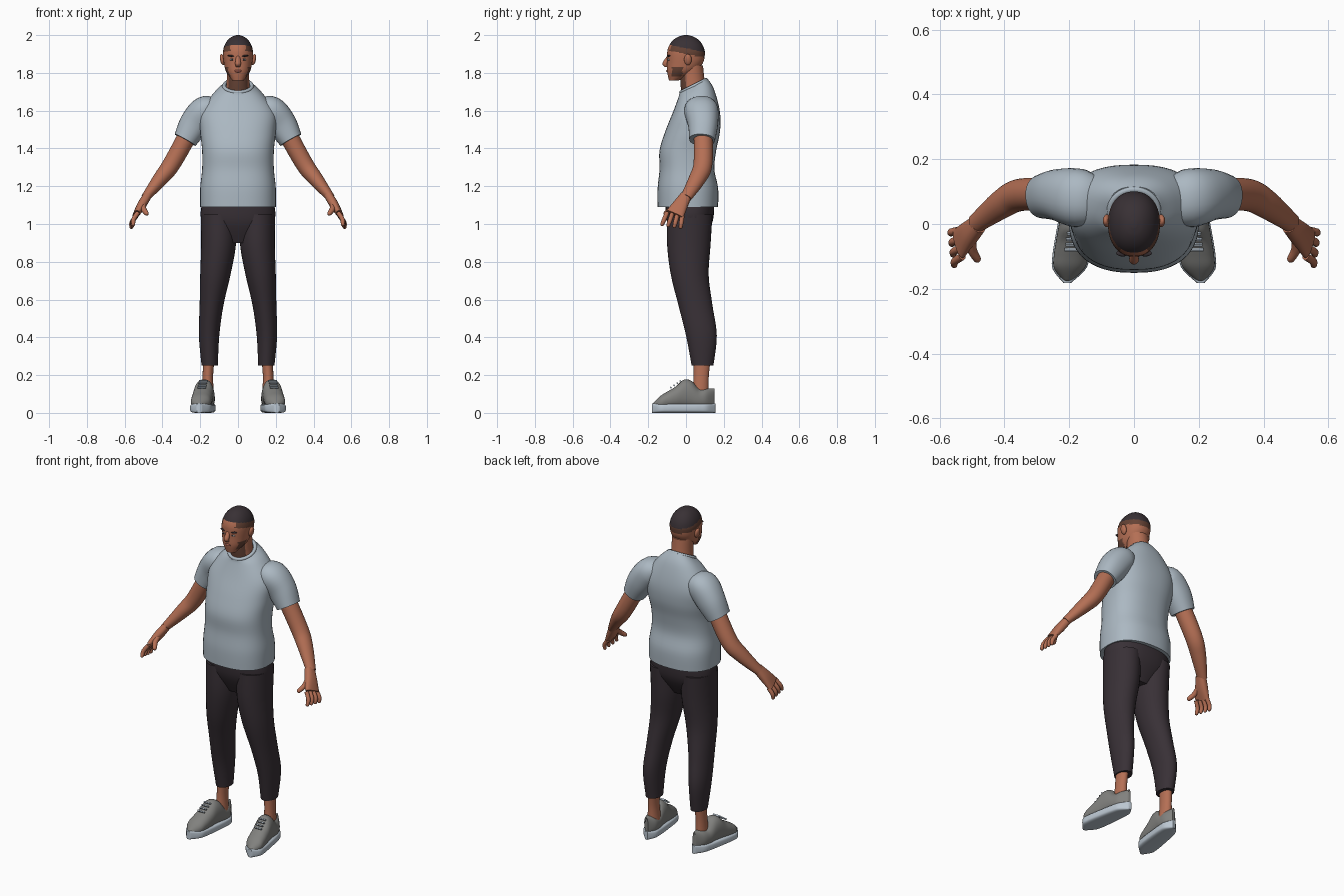
import bpy, bmesh, math
from mathutils import Vector, Matrix

cube = bpy.data.objects.get("Cube")
if cube:
    bpy.data.objects.remove(cube, do_unlink=True)


def material(name, red, green, blue):
    mat = bpy.data.materials.new(name)
    mat.use_nodes = True
    color = (red, green, blue, 1)
    mat.diffuse_color = color
    mat.node_tree.nodes["Principled BSDF"].inputs["Base Color"].default_value = color
    return mat


skin = material("warm brown skin", .46, .16, .09)
hair = material("black hair", .04, .03, .035)
stubble = material("brown stubble", .13, .055, .035)
lips = material("lips", .33, .1, .07)
eye_white = material("eye white", .5, .5, .5)
shirt = material("pale blue grey cloth", .41, .48, .54)
trousers = material("dark trousers", .04, .03, .037)
grey = material("shoe grey", .22, .22, .21)
white = material("sole white", .5, .57, .64)


def smooth(ob):
    bpy.ops.object.select_all(action='DESELECT')
    ob.select_set(True)
    bpy.context.view_layer.objects.active = ob
    bpy.ops.object.shade_smooth_by_angle(angle=math.radians(50))


def finish(name, bm, materials, mirror=False, rule=None):
    """Turn a bmesh into a smooth object, coloured by a face rule."""
    bmesh.ops.recalc_face_normals(bm, faces=bm.faces)
    if rule:
        for face in bm.faces:
            face.material_index = rule(face.calc_center_median())
    mesh = bpy.data.meshes.new(name)
    bm.to_mesh(mesh)
    bm.free()
    for mat in materials:
        mesh.materials.append(mat)
    ob = bpy.data.objects.new(name, mesh)
    bpy.context.collection.objects.link(ob)
    smooth(ob)
    if mirror:
        ob.modifiers.new("Mirror", 'MIRROR').use_mirror_merge = False


def spline(rows, steps):
    """Catmull-Rom interpolation through rows of numbers."""
    result = []
    last = len(rows) - 1
    for i in range(last):
        four = [rows[max(i - 1, 0)], rows[i], rows[i + 1], rows[min(i + 2, last)]]
        for step in range(steps):
            t = step / steps
            result.append([b + t / 2 * (c - a + t * (2 * a - 5 * b + 4 * c - d + t * (3 * (b - c) + d - a)))
                           for a, b, c, d in zip(*four)])
    return result + [rows[last]]


def loft(name, rows, materials, axis=None, ref=(0, 1, 0), power=2, segments=32, steps=5,
         mirror=False, rule=None):
    """Skin rounded rings; row = x, y, z, half width, half depth and optional tilt."""
    rows = spline([tuple(row) if len(row) == 6 else (*row, 0) for row in rows], steps)
    centers = [Vector(row[:3]) for row in rows]
    bm = bmesh.new()
    rings = []
    for i, (center, row) in enumerate(zip(centers, rows)):
        width, depth, tilt = row[3:]
        ahead = centers[min(i + 1, len(rows) - 1)] - centers[max(i - 1, 0)]
        along = Vector(axis) if axis else ahead.normalized()
        v = Vector(ref)
        v = (v - along * v.dot(along)).normalized()
        u = v.cross(along)
        ring = []
        for k in range(segments):
            angle = math.tau * k / segments
            c, s = [math.copysign(abs(w) ** (2 / power), w) for w in (math.cos(angle), math.sin(angle))]
            ring.append(bm.verts.new(center + u * c * width + (v + along * tilt) * s * depth))
        rings.append(ring)
    for lower, upper in zip(rings, rings[1:]):
        for k in range(segments):
            bm.faces.new((lower[k - 1], lower[k], upper[k], upper[k - 1]))
    bm.faces.new(rings[0])
    bm.faces.new(rings[-1])
    finish(name, bm, materials, mirror, rule)


def stack(low, high, *rows):
    """Evenly spaced level rings; row = half width, front, back and optional x."""
    result = []
    for i, (width, front, back, *x) in enumerate(rows):
        z = low + (high - low) * i / (len(rows) - 1)
        result.append((sum(x), (front + back) / 2, z, width, (back - front) / 2))
    return result


def ball(name, location, size, mat, mirror=False, turn=0):
    bm = bmesh.new()
    bmesh.ops.create_uvsphere(bm, u_segments=20, v_segments=12, radius=1)
    bm.transform(Matrix.Translation(location) @ Matrix.Rotation(turn, 4, 'Y')
                 @ Matrix.Diagonal((*size, 1)))
    finish(name, bm, [mat], mirror)


UP = (0, 0, 1)
BACK = (0, 1, 0)


# Head: hair cap, faded hairline and jaw patches by position
def head_colour(p):
    hairline = 1.93 - p.y / 5
    if p.z > hairline:
        return 1
    fade = p.z > hairline - .03 and (p.y > 0 or abs(p.x) > .04)
    beard = 1.78 < p.z < 1.83 and -.075 < p.y < -.02
    return 2 if fade or beard else 0


face = stack(1.76, 1.9, (.03, -.09, -.04), (.063, -.1, .05), (.075, -.1, .09), (.08, -.1, .1))
dome = []
for k in range(1, 7):
    angle = math.pi * k / 13
    dome.append((0, 0, 1.9 + math.sin(angle) / 10, .08 * math.cos(angle), math.cos(angle) / 10))
loft("head", face + dome, [skin, hair, stubble], UP, power=2.2, segments=56, steps=6, rule=head_colour)
loft("neck", stack(1.66, 1.84, (.07, -.02, .12), (.06, -.03, .1), (.06, -.03, .09)),
     [skin, stubble], UP, rule=lambda p: int(p.y < 0 and p.z > 1.7))

# Face
loft("nose", [(0, -.09, 1.89, .01, .01), (0, -.11, 1.85, .015, .015), (0, -.1, 1.83, .01, .01)], [skin], UP)
ball("lips", (0, -.095, 1.81), (.02, .01, .008), lips)
ball("eyebrow", (.035, -.09, 1.89), (.02, .01, .005), hair, True, -.1)
ball("eye", (.03, -.09, 1.87), (.013, .008, .006), eye_white, True)
ball("iris", (.03, -.095, 1.87), (.005, .005, .005), hair, True)
ball("ear", (.083, .01, 1.87), (.012, .02, .03), skin, True, .2)

# T-shirt
body = stack(1.09, 1.69, (.2, -.15, .17), (.2, -.15, .17), (.19, -.14, .15), (.19, -.14, .16),
             (.2, -.11, .18), (.2, -.07, .18), (.13, -.04, .15))
body[-1] += (.2,)
body.append((0, .04, 1.73, .08, .075, .5))
loft("shirt_body", body, [shirt], UP, power=2.4, segments=48)
loft("sleeve", [(.11, .07, 1.61, .05, .07), (.17, .08, 1.6, .08, .09),
                (.23, .09, 1.53, .08, .08), (.28, .085, 1.445, .063, .068)],
     [shirt], power=2.2, mirror=True)
bpy.ops.mesh.primitive_torus_add(major_radius=.074, minor_radius=.01, major_segments=40,
                                 location=(0, .04, 1.73), rotation=(.46, 0, 0))
collar = bpy.context.object
collar.name = "shirt_collar"
collar.data.materials.append(shirt)
smooth(collar)

# Arms and hands
loft("arm", [(.25, .09, 1.5, .05, .05), (.35, .09, 1.32, .047, .05), (.41, .06, 1.24, .04, .045),
             (.49, 0, 1.14, .023, .03)], [skin], mirror=True)
loft("palm", [(.48, 0, 1.15, .023, .03), (.51, -.03, 1.1, .024, .04), (.54, -.06, 1.05, .016, .05)],
     [skin], power=2.4, mirror=True)


def finger(name, base, tip, radius):
    middle = (base + tip) / 2 + Vector((.01, 0, 0))
    near_tip = middle.lerp(tip, .8)
    rows = [(*point, radius * size, radius * size)
            for point, size in ((base, 1), (middle, 1), (near_tip, .8), (tip, .4))]
    loft(name, rows, [skin], segments=12, mirror=True)


for i, name in enumerate(("index", "middle", "ring", "little")):
    knuckle = Vector((.53, -.1, 1.06)).lerp(Vector((.54, -.02, 1.04)), i / 3)
    tip = Vector((.555, -.13, .99)).lerp(Vector((.565, -.03, .975)), i / 3)
    finger(name + "_finger", knuckle, tip, .012)
finger("thumb", Vector((.5, -.04, 1.11)), Vector((.48, -.115, 1.05)), .015)

# Trousers
loft("trouser_seat", stack(.9, 1.12, (.08, -.05, .08), (.19, -.1, .14), (.19, -.11, .15)),
     [trousers], UP, power=2.3)
loft("trouser_leg", stack(.25, 1.05, (.043, .03, .145, .15), (.054, 0, .163, .153), (.063, -.04, .14, .14),
                          (.08, -.08, .12, .12), (.092, -.1, .13, .103), (.094, -.1, .14, .103)),
     [trousers], UP, mirror=True)

# Ankles and shoes
loft("ankle", stack(.09, .28, (.034, .03, .12, .16), (.028, .04, .12, .16), (.03, .04, .13, .155)),
     [skin], UP, mirror=True)


def foot_middle(y):
    return .18 - y / 7


def shoe_part(name, half_width, half_length, bottom, tops, mat, power):
    """Loft from toe to heel with a blunt outline and a given top profile."""
    rows = []
    for i, top in enumerate(tops):
        s = .99 * (2 * i / (len(tops) - 1) - 1)
        y = half_length * s - .013
        width = half_width * math.sqrt(1 - s ** 4) * (1 - s / 8)
        rows.append((foot_middle(y), y, (top + bottom) / 2, width, (top - bottom) / 2))
    loft(name, rows, [mat], BACK, UP, power, mirror=True)


shoe_part("shoe_upper", .052, .165, .02, (.05, .09, .115, .14, .175, .17, .13, .13, .13), grey, 2.2)
shoe_part("shoe_sole", .056, .17, 0, [.05] * 9, white, 4)

# Laces across the slope of each shoe
for i in range(4):
    y = -.03 - i / 60
    bm = bmesh.new()
    bmesh.ops.create_cube(bm, size=1)
    bm.transform(Matrix.Translation((foot_middle(y), y, .19 + .7 * y))
                 @ Matrix.Rotation(.6, 4, 'X') @ Matrix.Diagonal((.045, .007, .009, 1)))
    finish("lace", bm, [white], True)
